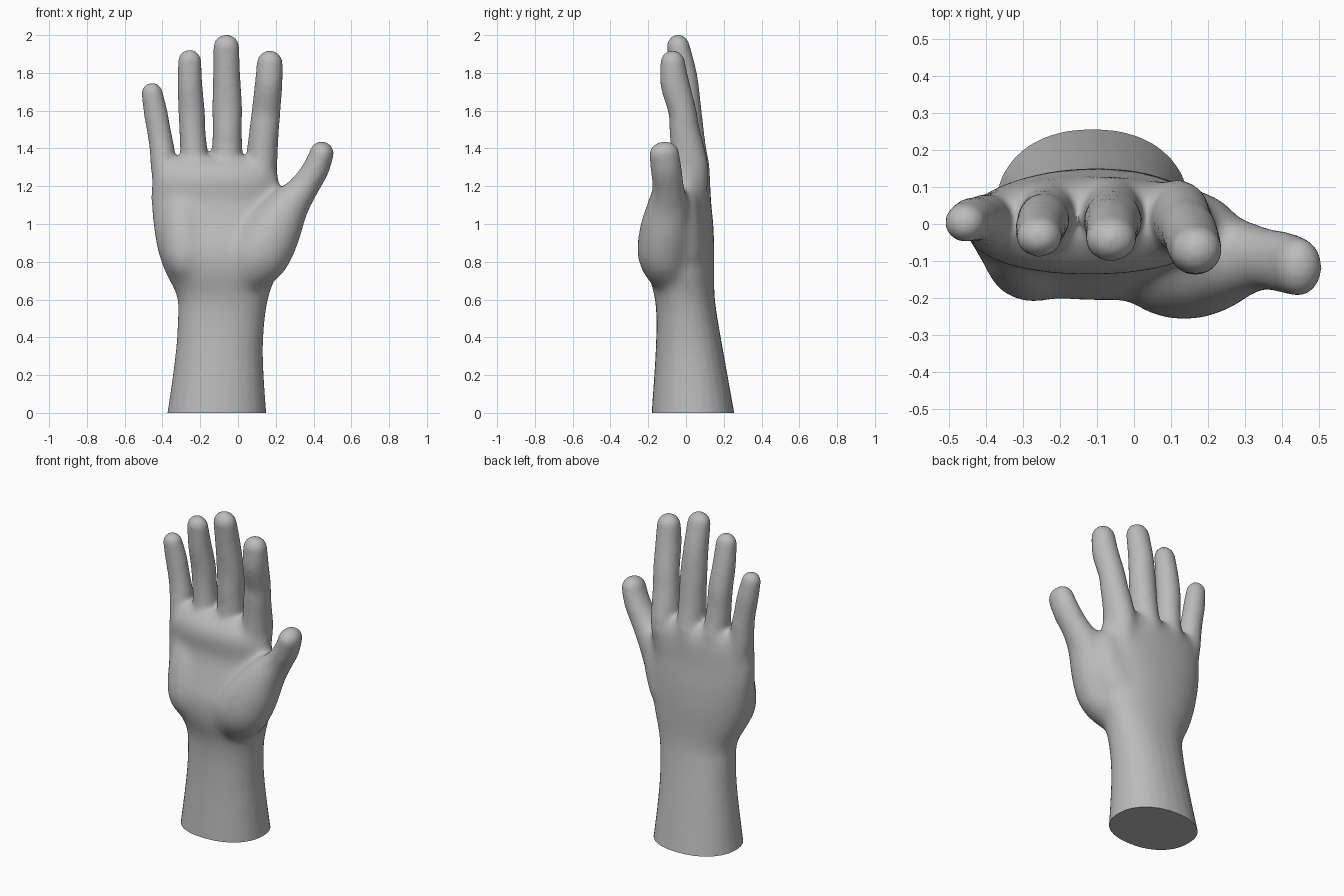
import bpy, bmesh, math
from mathutils import Vector

if "Cube" in bpy.data.objects:
    bpy.data.objects.remove(bpy.data.objects["Cube"])

SIDES = 28
bm = bmesh.new()


def spline(keys, steps=5):
    """Catmull-Rom through (x, y, z, width radius, depth radius) keys."""
    out = []
    for i in range(len(keys) - 1):
        p0, p1 = keys[max(i - 1, 0)], keys[i]
        p2, p3 = keys[i + 1], keys[min(i + 2, len(keys) - 1)]
        for s in range(steps):
            t = s / steps
            out.append([0.5 * (2 * b + (c - a) * t + (2 * a - 5 * b + 4 * c - d) * t * t
                               + (3 * b - a - 3 * c + d) * t ** 3)
                        for a, b, c, d in zip(p0, p1, p2, p3)])
    return out + [list(keys[-1])]


def limb(keys, level=False, power=2.0):
    """Closed loft along the keys; level sections stay horizontal, others get a round tip."""
    pts = spline(keys)
    rows = []
    for i, p in enumerate(pts):
        a, b = pts[max(i - 1, 0)], pts[min(i + 1, len(pts) - 1)]
        tan = Vector((0, 0, 1)) if level else (Vector(b[:3]) - Vector(a[:3])).normalized()
        rows.append((Vector(p[:3]), tan, p[3], p[4]))
    if not level:
        c, tan, rx, ry = rows[-1]
        for k in range(1, 7):
            a = math.radians(14 * k)
            rows.append((c + tan * rx * math.sin(a), tan, rx * math.cos(a), ry * math.cos(a)))
    rings = []
    for c, tan, rx, ry in rows:
        v = tan.cross(Vector((1, 0, 0))).normalized()
        u = v.cross(tan)
        ring = []
        for k in range(SIDES):
            a = 2 * math.pi * k / SIDES
            ca, sa = math.cos(a), math.sin(a)
            ring.append(bm.verts.new(c + u * rx * math.copysign(abs(ca) ** (2 / power), ca)
                                     + v * ry * math.copysign(abs(sa) ** (2 / power), sa)))
        rings.append(ring)
    for r0, r1 in zip(rings, rings[1:]):
        for k in range(SIDES):
            n = (k + 1) % SIDES
            bm.faces.new((r0[k], r0[n], r1[n], r1[k]))
    bm.faces.new(rings[0][::-1])
    bm.faces.new(rings[-1])


# forearm, wrist and palm
limb([(-.115, .045, -.1, .28, .23), (-.112, .037, 0, .262, .219), (-.1, .02, .3, .232, .182),
      (-.088, .005, .5, .23, .162), (-.08, -.008, .62, .245, .16), (-.09, -.025, .74, .295, .175),
      (-.105, -.027, .86, .322, .178), (-.115, -.01, 1.0, .336, .155), (-.12, .0, 1.12, .342, .133),
      (-.12, -.006, 1.24, .338, .132), (-.122, .002, 1.31, .318, .106),
      (-.125, .01, 1.355, .29, .06)], level=True, power=2.2)

# heel pad below the little finger
limb([(-.24, -.06, .75, .1, .1), (-.27, -.095, .83, .125, .118), (-.29, -.065, 1.0, .12, .112),
      (-.3, -.03, 1.14, .1, .08)])

# thumb with its fleshy base
limb([(.03, -.06, .72, .12, .12), (.11, -.115, .83, .16, .14), (.185, -.108, .96, .15, .14),
      (.265, -.095, 1.09, .112, .115), (.345, -.094, 1.19, .08, .086), (.41, -.105, 1.29, .071, .082),
      (.443, -.116, 1.373, .064, .079)])

# web between thumb and index finger
limb([(.1, -.0, .85, .13, .11), (.165, -.015, 1.0, .12, .1), (.2, -.02, 1.1, .085, .085),
      (.205, -.025, 1.14, .06, .07)])

# index, middle, ring and little fingers, each with a knuckle inside the palm
limb([(.09, .012, 1.08, .08, .09), (.12, .018, 1.27, .085, .105), (.13, .007, 1.4, .081, .09),
      (.139, -.008, 1.5, .078, .08), (.149, -.02, 1.6, .076, .074), (.162, -.058, 1.74, .073, .077),
      (.168, -.07, 1.85, .069, .066)])
limb([(-.06, .02, 1.08, .08, .1), (-.06, .024, 1.27, .082, .108), (-.057, .02, 1.4, .08, .087),
      (-.057, .013, 1.5, .077, .081), (-.057, .006, 1.62, .079, .074), (-.06, -.012, 1.78, .072, .072),
      (-.062, -.04, 1.935, .069, .061)])
limb([(-.21, .02, 1.08, .075, .09), (-.225, .022, 1.27, .075, .1), (-.235, .018, 1.4, .072, .08),
      (-.241, .014, 1.49, .069, .073), (-.246, .008, 1.6, .07, .071), (-.254, -.014, 1.73, .066, .067),
      (-.256, -.034, 1.862, .062, .055)])
limb([(-.35, .0, 1.05, .07, .07), (-.388, .006, 1.26, .072, .08), (-.403, .013, 1.4, .066, .067),
      (-.418, .014, 1.49, .063, .061), (-.436, .012, 1.59, .063, .059), (-.455, .004, 1.693, .056, .053)])

mesh = bpy.data.meshes.new("hand")
bmesh.ops.recalc_face_normals(bm, faces=bm.faces)
bm.to_mesh(mesh)
bm.free()
hand = bpy.data.objects.new("hand", mesh)
bpy.context.collection.objects.link(hand)
bpy.context.view_layer.objects.active = hand
hand.select_set(True)

# fuse the parts into one skin
fuse = hand.modifiers.new("fuse", 'REMESH')
fuse.mode = 'VOXEL'
fuse.voxel_size = 0.011
bpy.ops.object.modifier_apply(modifier="fuse")

# blend the palm strongly, fading out towards wrist, fingers and thumb
palm = hand.vertex_groups.new(name="palm")
for v in hand.data.vertices:
    x, y, z = v.co
    w = min((z - .55) / .12, (1.4 - z) / .14, (.4 - x) / .14, 1)
    if w > 0:
        palm.add([v.index], w, 'REPLACE')
blend = hand.modifiers.new("blend", 'SMOOTH')
blend.factor = 0.5
blend.iterations = 65
blend.vertex_group = "palm"
soften = hand.modifiers.new("soften", 'SMOOTH')
soften.factor = 0.5
soften.iterations = 12
for m in ("blend", "soften"):
    bpy.ops.object.modifier_apply(modifier=m)

# flat cut at the bottom of the forearm
bm = bmesh.new()
bm.from_mesh(hand.data)
cut = bmesh.ops.bisect_plane(bm, geom=bm.verts[:] + bm.edges[:] + bm.faces[:],
                             plane_co=(0, 0, 0), plane_no=(0, 0, 1), clear_inner=True)
bmesh.ops.contextual_create(bm, geom=[e for e in cut["geom_cut"] if isinstance(e, bmesh.types.BMEdge)])
bmesh.ops.recalc_face_normals(bm, faces=bm.faces)
bm.to_mesh(hand.data)
bm.free()

skin = bpy.data.materials.new("plain grey")
skin.diffuse_color = (0.5, 0.5, 0.5, 1)
skin.use_nodes = True
skin.node_tree.nodes["Principled BSDF"].inputs["Base Color"].default_value = skin.diffuse_color
hand.data.materials.clear()
hand.data.materials.append(skin)
bpy.ops.object.shade_smooth_by_angle(angle=math.radians(40))
